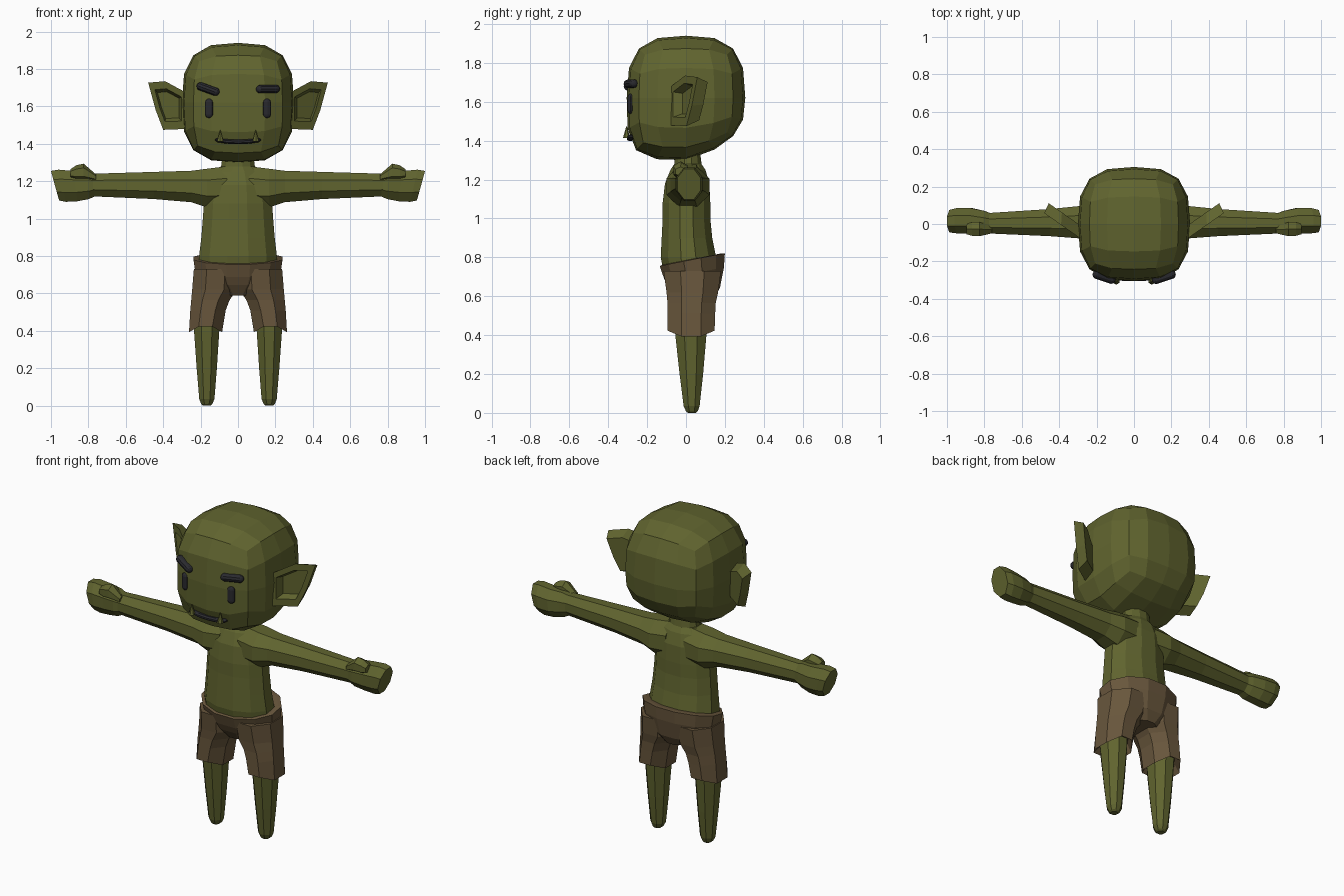
import bpy, bmesh, math
from mathutils import Matrix, Vector

if "Cube" in bpy.data.objects:
    bpy.data.objects.remove(bpy.data.objects["Cube"])


def material(name, color):
    m = bpy.data.materials.new(name)
    m.diffuse_color = (*color, 1)
    m.use_nodes = True
    m.node_tree.nodes["Principled BSDF"].inputs["Base Color"].default_value = m.diffuse_color
    return m


SKIN = material("olive_skin", (0.117, 0.127, 0.028))
CLOTH = material("brown_cloth", (0.138, 0.093, 0.045))
DARK = material("near_black", (0.022, 0.022, 0.027))


def finish(name, bm, mat, mirror=False):
    bmesh.ops.recalc_face_normals(bm, faces=bm.faces)
    me = bpy.data.meshes.new(name)
    bm.to_mesh(me)
    bm.free()
    me.materials.append(mat)
    ob = bpy.data.objects.new(name, me)
    bpy.context.collection.objects.link(ob)
    if mirror:
        mod = ob.modifiers.new("mirror", 'MIRROR')
        mod.use_mirror_merge = False
    return ob


def loft(name, mat, rings, axis='Z', n=8, mirror=False, tweak=None):
    """Closed tube through rings of (position, u_min, u_max, v_min, v_max)."""
    bm = bmesh.new()
    loops = []
    k = 1 / math.cos(math.pi / n)
    for r, (t, u0, u1, v0, v1) in enumerate(rings):
        loop = []
        for i in range(n):
            a = 2 * math.pi * (i + 0.5) / n
            u = (u0 + u1) / 2 + (u1 - u0) / 2 * k * math.cos(a)
            v = (v0 + v1) / 2 + (v1 - v0) / 2 * k * math.sin(a)
            p = Vector((u, v, t)) if axis == 'Z' else Vector((t, u, v))
            if tweak:
                p = tweak(p, r, i)
            loop.append(bm.verts.new(p))
        loops.append(loop)
    for a, b in zip(loops, loops[1:]):
        for i in range(n):
            j = (i + 1) % n
            bm.faces.new((a[i], a[j], b[j], b[i]))
    bm.faces.new(loops[0])
    bm.faces.new(loops[-1])
    return finish(name, bm, mat, mirror)


# Head: rounded box, fuller at the jaw and rising at the lower back
HX, HY, HZ, HC = 0.30, 0.305, 0.32, 1.62


def jaw_power(y, z):
    return 4 if y < 0 and z < 0 else 3


def face_y(x, z):
    z = (z - HC) / HZ
    q = jaw_power(-1, z)
    return -HY * ((1 - abs(x / HX) ** 3) ** (q / 3) - abs(z) ** q) ** (1 / q)


bm = bmesh.new()
bmesh.ops.create_cube(bm, size=2)
bmesh.ops.subdivide_edges(bm, edges=bm.edges[:], cuts=3, use_grid_fill=True)
for v in bm.verts:
    x, y, z = v.co
    q = jaw_power(y, z)
    d = ((abs(y) ** q + abs(z) ** q) ** (3 / q) + abs(x) ** 3) ** (1 / 3)
    x, y, z = x / d * HX, y / d * HY, z / d
    lift = 0.3 * max(0, y) * max(0, -z)
    v.co = (x, y, HC + z * HZ + lift)
finish("head", bm, SKIN)

# Ears: hollow pointed dishes
outline = [(.27, 1.67), (.39, 1.735), (.48, 1.727), (.44, 1.58), (.40, 1.475), (.27, 1.48)]
cx, cz = .37, 1.61
bm = bmesh.new()


def ear_ring(scale, dy):
    ring = []
    for x, z in outline:
        x, z = cx + (x - cx) * scale, cz + (z - cz) * scale
        ring.append(bm.verts.new((x, -0.075 + 0.7 * (x - 0.29) + dy, z)))
    return ring


back, rim, inner, floor = ear_ring(.78, .07), ear_ring(1, 0), ear_ring(.68, 0), ear_ring(.55, .04)
for a, b in ((back, rim), (rim, inner), (inner, floor)):
    for i in range(6):
        j = (i + 1) % 6
        bm.faces.new((a[i], a[j], b[j], b[i]))
bm.faces.new(back)
bm.faces.new(floor)
finish("ear", bm, SKIN, True)


# Eyes and brows: flattened capsules following the face
def capsule(name, x, z, radius, half_len, depth, lean, turn):
    bm = bmesh.new()
    bmesh.ops.create_uvsphere(bm, u_segments=10, v_segments=7, radius=radius)
    for v in bm.verts:
        v.co.z += math.copysign(half_len - radius, v.co.z)
        v.co.y *= depth / radius
    m = Matrix.Translation((x, face_y(x, z) + 0.004, z))
    m = m @ Matrix.Rotation(turn, 4, 'Z') @ Matrix.Rotation(lean, 4, 'Y')
    bm.transform(m)
    finish(name, bm, DARK)


for side, label, lean in ((-1, "left", 1.9), (1, "right", 1.55)):
    capsule(label + "_eye", side * .155, 1.59, .023, .052, .015, 0, side * .22)
    capsule(label + "_brow", side * .16, 1.693, .023, .066, .024, lean, side * .33)

# Mouth: thin bar bent around the face
rings = []
for x, h in ((-.122, .004), (-.11, .011), (-.06, .012), (0, .012), (.06, .012), (.11, .011), (.122, .004)):
    z = 1.41 + 0.8 * x * x
    y = face_y(x, z)
    rings.append((x, y - .014, y + .02, z - h, z + h))
loft("mouth", DARK, rings, 'X', 8)

# Small fangs at the mouth corners
bm = bmesh.new()
bmesh.ops.create_cone(bm, cap_ends=True, segments=6, radius1=.019, radius2=.002, depth=.06,
                      matrix=Matrix.Translation((.095, face_y(.095, 1.44) - .012, 1.443)))
finish("fang", bm, SKIN, True)

# Torso and neck
loft("torso", SKIN, [
    (.70, -.21, .21, -.11, .15), (.80, -.208, .208, -.13, .155), (.90, -.196, .196, -.125, .135),
    (1.0, -.188, .188, -.12, .125), (1.08, -.182, .182, -.12, .125), (1.18, -.17, .17, -.108, .12),
    (1.25, -.13, .13, -.08, .10), (1.28, -.09, .09, -.06, .08), (1.36, -.08, .08, -.055, .07)], n=12)

# Arms
loft("arm", SKIN, [
    (.06, -.09, .11, 1.06, 1.28), (.165, -.10, .12, 1.06, 1.267), (.25, -.08, .10, 1.088, 1.256),
    (.45, -.065, .08, 1.105, 1.25), (.79, -.05, .058, 1.12, 1.24)], 'X', 8, True)


# Hands: mitten fist with a slanted end
def slant(p, r, i):
    p.x += (p.z - 1.175) * 0.28 * max(0, (p.x - .76) / .22)
    return p


loft("hand", SKIN, [
    (.76, -.048, .055, 1.122, 1.235), (.80, -.055, .07, 1.105, 1.25), (.87, -.05, .085, 1.093, 1.255),
    (.94, -.05, .085, 1.09, 1.262), (.978, -.045, .075, 1.097, 1.255)], 'X', 8, True, slant)
loft("thumb", SKIN, [
    (.76, -.05, -.01, 1.205, 1.235), (.825, -.065, .01, 1.21, 1.288),
    (.865, -.063, .01, 1.21, 1.28), (.895, -.055, .0, 1.22, 1.262)], 'X', 6, True)

# Legs
loft("leg", SKIN, [
    (.52, .095, .24, -.06, .11), (.40, .10, .235, -.055, .105), (.20, .113, .221, -.033, .088),
    (.035, .126, .207, -.012, .07), (.008, .138, .196, .0, .06), (0, .148, .186, .01, .05)], n=8, mirror=True)


# Shorts: tilted waist, drooping seat, two legs with a ragged hem
def waist_tilt(p, r, i):
    if r >= 2:
        p.z += 0.195 * p.y
    return p


loft("shorts_seat", CLOTH, [
    (.59, -.09, .09, -.05, .145), (.645, -.19, .19, -.09, .175), (.71, -.228, .228, -.112, .195),
    (.782, -.238, .238, -.135, .20), (.785, -.22, .22, -.12, .18)], n=12, tweak=waist_tilt)


def ragged(p, r, i):
    if r == 1:
        p.z += (0, .03)[(i + i // 2) % 2]
    return p


loft("shorts_leg", CLOTH, [
    (.45, .10, .235, -.065, .115), (.393, .085, .262, -.095, .147), (.51, .066, .255, -.095, .15),
    (.565, .045, .25, -.095, .153), (.62, .005, .245, -.10, .165), (.73, .0, .236, -.115, .18)],
    n=8, mirror=True, tweak=ragged)
